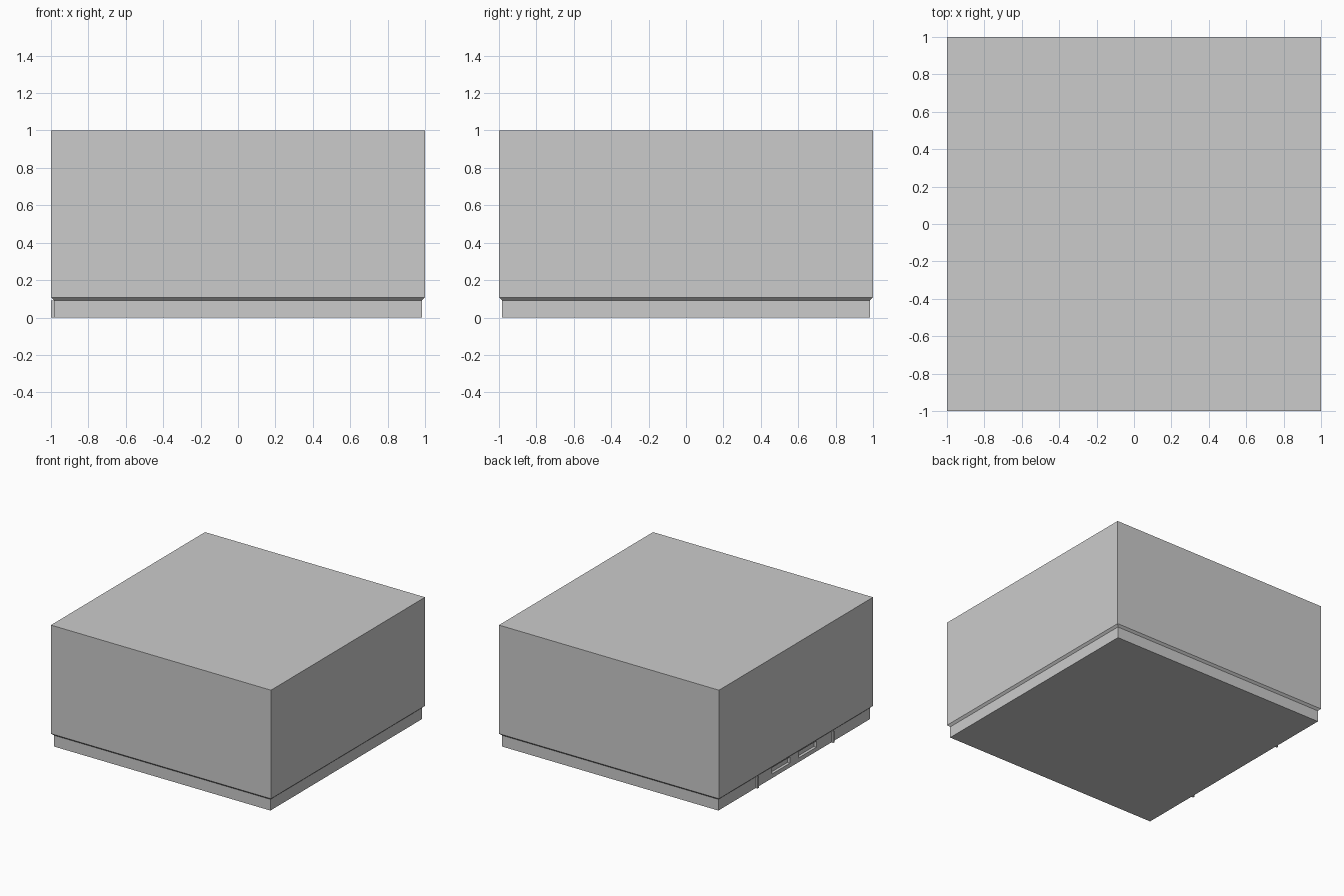
import bpy, bmesh

if "Cube" in bpy.data.objects:
    bpy.data.objects.remove(bpy.data.objects["Cube"])


def stack(name, rings):
    """Square solid from (half width, z) rings."""
    bm = bmesh.new()
    loops = [[bm.verts.new((sx * h, sy * h, z)) for sx, sy in
              ((-1, -1), (1, -1), (1, 1), (-1, 1))] for h, z in rings]
    for a, b in zip(loops, loops[1:]):
        for i in range(4):
            j = (i + 1) % 4
            bm.faces.new((a[i], a[j], b[j], b[i]))
    bm.faces.new(loops[0][::-1])
    bm.faces.new(loops[-1])
    me = bpy.data.meshes.new(name)
    bm.to_mesh(me)
    bm.free()
    ob = bpy.data.objects.new(name, me)
    bpy.context.collection.objects.link(ob)
    return ob


def box(name, lo, hi):
    mid = [(a + b) / 2 for a, b in zip(lo, hi)]
    bpy.ops.mesh.primitive_cube_add(size=1, location=mid)
    ob = bpy.context.object
    ob.name = name
    ob.scale = [b - a for a, b in zip(lo, hi)]
    return ob


# Block with a chamfered underside and a slightly inset plinth
body = stack("body", [(0.983, 0), (0.983, 0.092), (1, 0.108), (1, 1)])

for side, s in (("back", 1), ("front", -1)):
    # Shallow slots in the left side of the plinth
    y0, y1 = sorted((s * 0.055, s * 0.29))
    slot = box(side + "_slot_cutter", (-1.05, y0, 0.035), (-0.96, y1, 0.085))
    slot.hide_render = True
    slot.hide_viewport = True
    cut = body.modifiers.new(side + "_slot", 'BOOLEAN')
    cut.operation = 'DIFFERENCE'
    cut.solver = 'EXACT'
    cut.object = slot
    # Thin upright strips either side of the slots
    box(side + "_strip", (-1, s * 0.49 - 0.008, 0), (-0.975, s * 0.49 + 0.008, 0.092))
